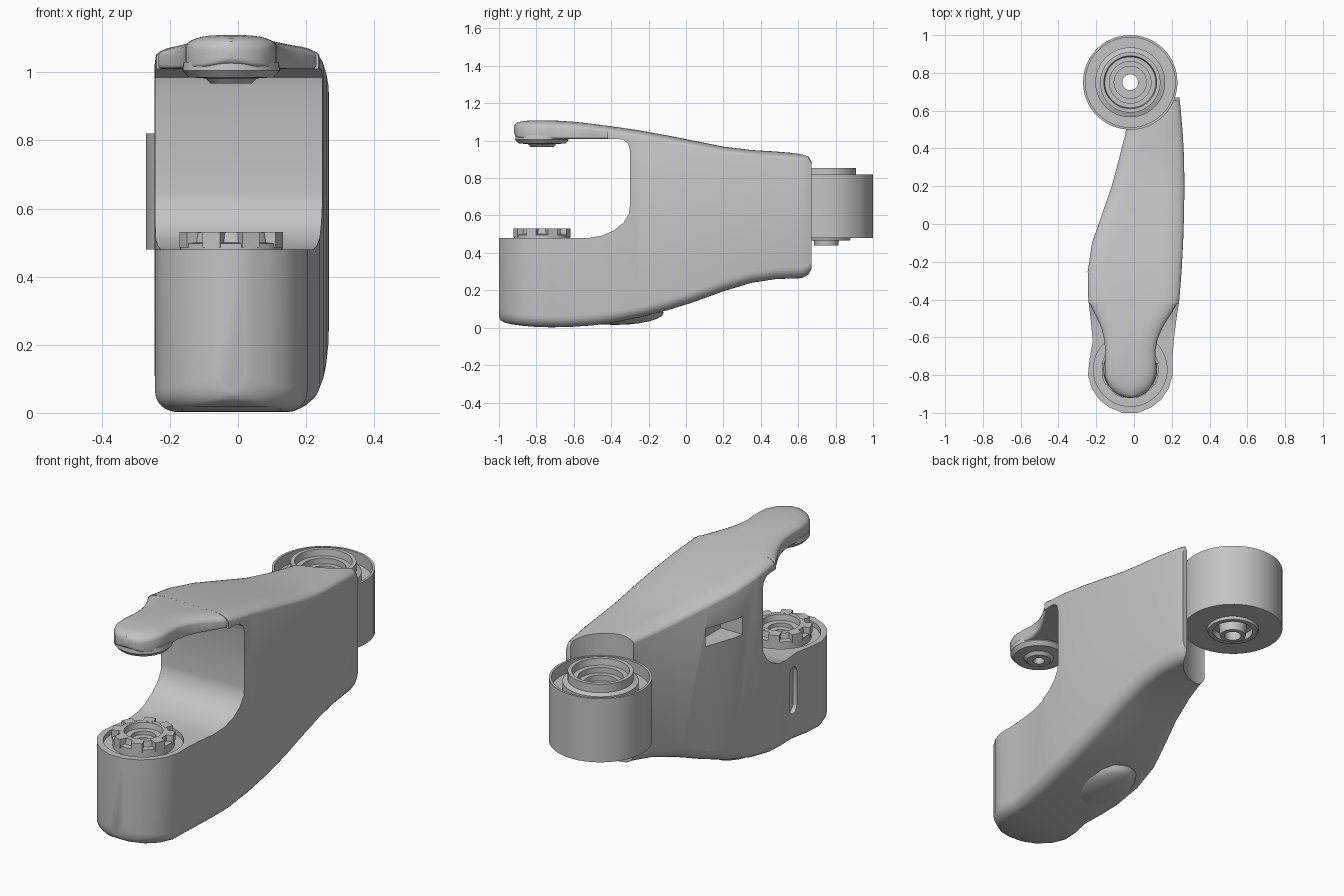
import bpy, bmesh, math
from mathutils import Matrix

cube = bpy.data.objects.get("Cube")
if cube:
    bpy.data.objects.remove(cube)

grey = bpy.data.materials.new("plain grey")
grey.use_nodes = True
colour = (0.55, 0.55, 0.55, 1)
grey.diffuse_color = colour
grey.node_tree.nodes["Principled BSDF"].inputs["Base Color"].default_value = colour

CX, FRONT_Y, BACK_Y = -0.02, -0.77, 0.75   # shared axis of the two joints


def finish(name, bm):
    bmesh.ops.recalc_face_normals(bm, faces=bm.faces[:])
    mesh = bpy.data.meshes.new(name)
    bm.to_mesh(mesh)
    bm.free()
    mesh.materials.append(grey)
    obj = bpy.data.objects.new(name, mesh)
    bpy.context.collection.objects.link(obj)
    return obj


def activate(obj):
    bpy.ops.object.select_all(action='DESELECT')
    obj.select_set(True)
    bpy.context.view_layer.objects.active = obj


def smooth(obj, angle=35):
    activate(obj)
    bpy.ops.object.shade_smooth_by_angle(angle=math.radians(angle))


def cut(obj, cutter):
    activate(obj)
    mod = obj.modifiers.new("cut", 'BOOLEAN')
    mod.operation, mod.solver, mod.object = 'DIFFERENCE', 'EXACT', cutter
    bpy.ops.object.modifier_apply(modifier=mod.name)
    bpy.data.objects.remove(cutter)


def loft(name, stations, top, bottom, n=6):
    """Skin rounded sections; stations are (y, x left, x right, z low, z high)."""
    bm = bmesh.new()
    rings = []
    for y, xl, xr, zl, zh in stations:
        half, tall = (xr - xl) / 2, (zh - zl) / 2
        ring = []
        for q, (cx, cz, size) in enumerate(((xr, zh, top), (xl, zh, top), (xl, zl, bottom), (xr, zl, bottom))):
            rx, rz = min(size[0], half * 0.95), min(size[1], tall * 0.95)
            ox = cx - rx if cx == xr else cx + rx
            oz = cz - rz if cz == zh else cz + rz
            for i in range(n + 1):
                a = math.pi / 2 * (q + i / n)
                ring.append(bm.verts.new((ox + rx * math.cos(a), y, oz + rz * math.sin(a))))
        rings.append(ring)
    for a, b in zip(rings, rings[1:]):
        for i in range(len(a)):
            j = (i + 1) % len(a)
            bm.faces.new((a[i], a[j], b[j], b[i]))
    bm.faces.new(rings[0])
    bm.faces.new(rings[-1])
    return finish(name, bm)


def side_prism(name, points, x0, x1):
    """Extrude a (y, z) outline along x."""
    bm = bmesh.new()
    face = bm.faces.new([bm.verts.new((x0, y, z)) for y, z in points])
    ext = bmesh.ops.extrude_face_region(bm, geom=[face])["geom"]
    bmesh.ops.translate(bm, vec=(x1 - x0, 0, 0), verts=[v for v in ext if isinstance(v, bmesh.types.BMVert)])
    return finish(name, bm)


def lathe(name, profile, y, steps=48):
    """Turn a closed (radius, z) profile about the vertical joint axis."""
    bm = bmesh.new()
    rings = [[bm.verts.new((CX + r * math.cos(math.tau * i / steps), y + r * math.sin(math.tau * i / steps), z))
              for i in range(steps)] for r, z in profile]
    for a, b in zip(rings, rings[1:] + rings[:1]):
        for i in range(steps):
            j = (i + 1) % steps
            bm.faces.new((a[i], a[j], b[j], b[i]))
    return finish(name, bm)


def drum(name, r, z0, z1, y, steps=48):
    bm = bmesh.new()
    bmesh.ops.create_cone(bm, cap_ends=True, segments=steps, radius1=r, radius2=r, depth=z1 - z0,
                          matrix=Matrix.Translation((CX, y, (z0 + z1) / 2)))
    return finish(name, bm)


# Main body: round nose in front, slim tail bent towards the back joint
stations = []
for y, zl in ((-1, 0.06), (-0.992, 0.04), (-0.97, 0.028), (-0.93, 0.018), (-0.87, 0.01), (-0.8, 0.004)):
    w = math.sqrt(max(0.225 ** 2 - (y + 0.775) ** 2, 0.04 ** 2))
    stations.append((y, CX - w, CX + w, zl, 1.1))
stations += [
    (-0.72, -0.236, 0.203, 0.002, 1.1), (-0.62, -0.218, 0.21, 0.004, 1.1),
    (-0.5, -0.23, 0.225, 0.012, 1.09), (-0.4, -0.242, 0.24, 0.025, 1.077),
    (-0.25, -0.245, 0.252, 0.055, 1.055), (-0.1, -0.222, 0.26, 0.093, 1.028),
    (0.05, -0.17, 0.265, 0.14, 0.998), (0.2, -0.118, 0.267, 0.195, 0.968),
    (0.35, -0.078, 0.265, 0.24, 0.95), (0.48, -0.045, 0.258, 0.26, 0.942),
    (0.62, -0.03, 0.246, 0.265, 0.93), (0.655, -0.03, 0.242, 0.278, 0.925),
    (0.67, -0.03, 0.24, 0.3, 0.9)]
body = loft("main_body", stations, (0.1, 0.035), (0.06, 0.06))

# Open jaw between the nose and the upper arm
jaw = [(-1.3, 0.48), (-0.52, 0.48), (-0.45, 0.492), (-0.385, 0.52), (-0.335, 0.56), (-0.305, 0.61),
       (-0.3, 0.65), (-0.3, 0.95), (-0.31, 0.985), (-0.335, 1.005), (-0.37, 1.01),
       (-0.42, 1.01), (-0.42, 1.4), (-1.3, 1.4)]
cut(body, side_prism("jaw_cutter", jaw, -0.6, 0.6))
cut(body, drum("tail_cutter", 0.249, 0, 1.4, BACK_Y))
cut(body, drum("nose_recess_cutter", 0.195, 0.455, 0.7, FRONT_Y))

# Window and upright groove in the right flank
window = [(-0.15, 0.76), (0.07, 0.76), (0.07, 0.855), (-0.15, 0.855)]
cut(body, side_prism("window_cutter", window, -0.4, -0.1))
groove = []
for z, a0 in ((0.38, 0), (0.2, math.pi)):
    groove += [(-0.59 + 0.035 * math.cos(a0 + math.pi * i / 6), z + 0.035 * math.sin(a0 + math.pi * i / 6))
               for i in range(7)]
cut(body, side_prism("groove_cutter", groove, -0.4, -0.195))
smooth(body)

# Shallow bulge under the nose
bm = bmesh.new()
bmesh.ops.create_uvsphere(bm, u_segments=24, v_segments=12, radius=1,
                          matrix=Matrix.Translation((-0.07, -0.38, 0.08)) @ Matrix.Diagonal((0.15, 0.26, 0.065, 1)))
smooth(finish("belly_bulge", bm))

# Upper arm narrowing to a round head
arm_stations = [
    (-0.40, -0.242, 0.24, 1.01, 1.077), (-0.45, -0.222, 0.212, 1.01, 1.083),
    (-0.5, -0.194, 0.18, 1.01, 1.09), (-0.55, -0.173, 0.15, 1.01, 1.096),
    (-0.61, -0.158, 0.125, 1.01, 1.102), (-0.67, -0.152, 0.113, 1.01, 1.106),
    (-0.74, -0.155, 0.115, 1.01, 1.109), (-0.81, -0.152, 0.112, 1.01, 1.109),
    (-0.86, -0.132, 0.092, 1.012, 1.106), (-0.895, -0.1, 0.06, 1.018, 1.1),
    (-0.913, -0.065, 0.025, 1.028, 1.09), (-0.92, -0.035, -0.005, 1.04, 1.075)]
smooth(loft("upper_arm", arm_stations, (0.1, 0.035), (0.012, 0.012)))

# Joint cap under the arm head
smooth(lathe("arm_head_cap", [(0.02, 1.03), (0.14, 1.03), (0.143, 1.005), (0.125, 0.985), (0.075, 0.982),
                              (0.06, 0.967), (0.03, 0.967), (0.02, 0.985)], FRONT_Y), 30)

# Back barrel with stepped collar and through hole
barrel = [(0.25, 0.48), (0.25, 0.82), (0.238, 0.82), (0.238, 0.76), (0.185, 0.76), (0.185, 0.8), (0.16, 0.81),
          (0.16, 0.855), (0.14, 0.855), (0.135, 0.82), (0.11, 0.82), (0.11, 0.79), (0.085, 0.79), (0.085, 0.76),
          (0.042, 0.76), (0.042, 0.44), (0.065, 0.44), (0.07, 0.50), (0.1, 0.50), (0.1, 0.465), (0.125, 0.465),
          (0.13, 0.48)]
smooth(lathe("back_barrel", barrel, BACK_Y))

# Front joint: stepped ring with lugs
smooth(lathe("nose_ring", [(0.15, 0.45), (0.15, 0.497), (0.125, 0.5), (0.12, 0.53), (0.095, 0.53), (0.09, 0.5),
                           (0.06, 0.5), (0.06, 0.48), (0.03, 0.48), (0.03, 0.45)], FRONT_Y))
for k in range(8):
    bm = bmesh.new()
    turn = Matrix.Translation((CX, FRONT_Y, 0.508)) @ Matrix.Rotation(math.tau * (k + 0.5) / 8, 4, 'Z')
    bmesh.ops.create_cube(bm, size=1, matrix=turn @ Matrix.Translation((0.13, 0, 0)) @ Matrix.Diagonal((0.045, 0.055, 0.046, 1)))
    finish("nose_lug_%d" % (k + 1), bm)
